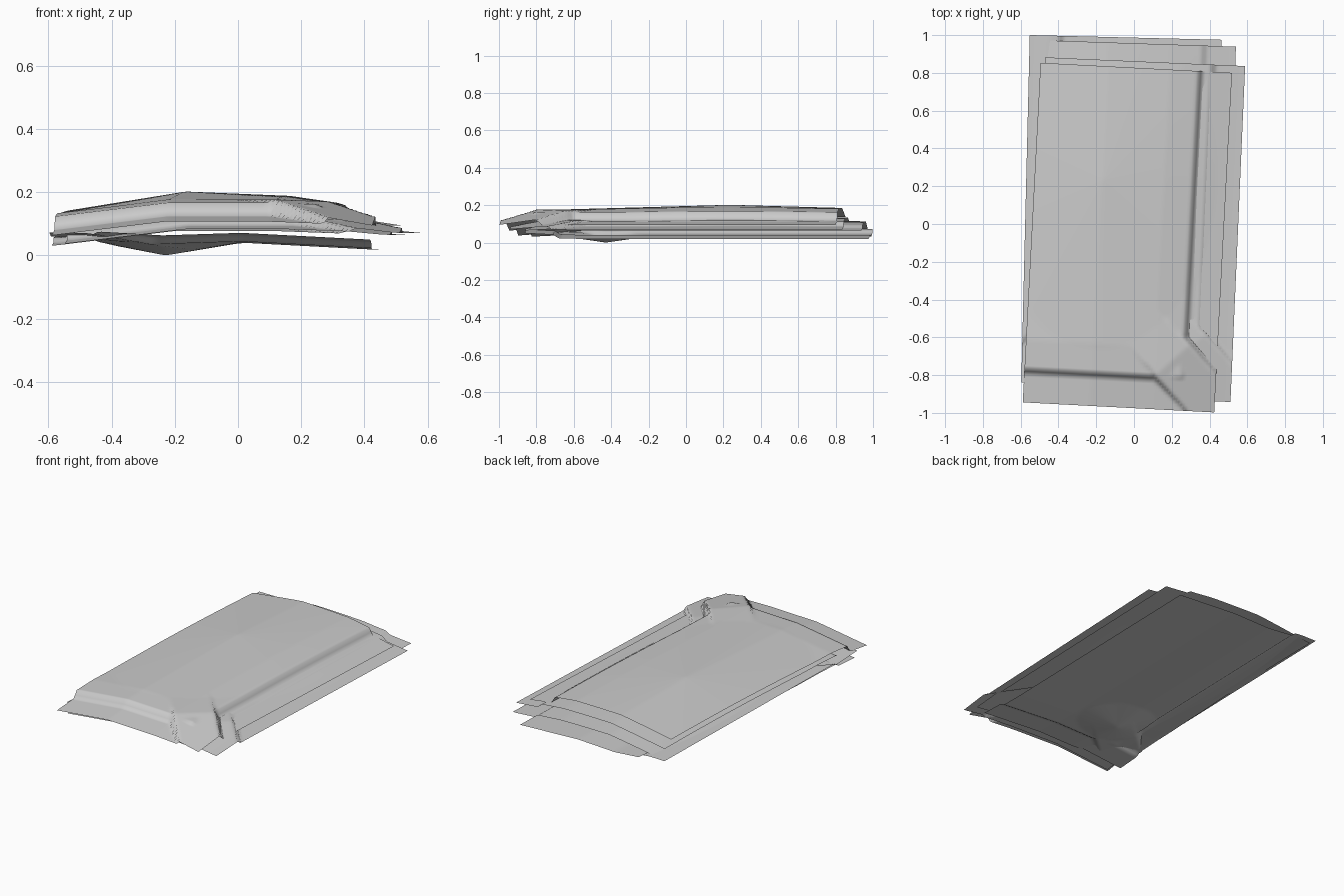
import bpy, bmesh, math
from mathutils import Vector, Matrix

cube = bpy.data.objects.get("Cube")
if cube:
    bpy.data.objects.remove(cube, do_unlink=True)

grey = bpy.data.materials.new("soft grey")
grey.use_nodes = True
grey.diffuse_color = (0.6, 0.6, 0.6, 1)
grey.node_tree.nodes["Principled BSDF"].inputs["Base Color"].default_value = (0.6, 0.6, 0.6, 1)


def lerp_profile(points, t):
    """Linear interpolation through (position, value) pairs."""
    if t <= points[0][0]:
        return points[0][1]
    for (a, va), (b, vb) in zip(points, points[1:]):
        if t <= b:
            return va + (vb - va) * (t - a) / (b - a)
    return points[-1][1]


RIM = [(0, -0.07), (0.155, -0.052), (0.18, -0.01), (0.33, 0)]
BEND = [(-0.52, -0.045), (-0.15, 0), (0.18, 0), (0.5, -0.012)]
FLOOR = [(-0.5, 0.004), (-0.4, 0.01), (-0.15, -0.005), (0.1, 0.003), (0.5, -0.018)]


def rim_drop(side, front):
    """Folded rim on one side and the front, with a raised ridge to the corner."""
    rim = lerp_profile(RIM, min(side, front))
    ridge = -0.07 * max(0, 1 - (side + front) / 0.5)
    beside = max(0, abs(front - side - 0.03) - 0.17)
    return max(rim, ridge - 1.5 * beside)


def bump(x, y, cx, cy, rx, ry):
    return max(0, 1 - math.hypot((x - cx) / rx, (y - cy) / ry))


def sheet(name, width, length, centre, turn, height, rim, flipped=False):
    bm = bmesh.new()
    bmesh.ops.create_grid(bm, x_segments=80, y_segments=120, size=0.5)
    for v in bm.verts:
        x, y = v.co.x * width, v.co.y * length
        front = y + length / 2
        if flipped:
            # lower shell: rims rise along -x and the front, belly sags
            z = height + lerp_profile(FLOOR, x) - rim * rim_drop(x + width / 2, front)
            z -= 0.032 * bump(x, y, -0.15, -0.5, 0.24, 0.22)
        else:
            # upper shell: rims fall along +x and the front, crown swells
            z = height + lerp_profile(BEND, x) + rim * rim_drop(width / 2 - x, front)
            z += 0.025 * bump(x, y, -0.14, 0.3, 0.6, 0.9)
        v.co = Vector((x, y, z))
    bm.transform(Matrix.Translation((*centre, 0)) @ Matrix.Rotation(math.radians(turn), 4, "Z"))
    if flipped:
        bmesh.ops.reverse_faces(bm, faces=bm.faces)
    mesh = bpy.data.meshes.new(name)
    bm.to_mesh(mesh)
    bm.free()
    mesh.materials.append(grey)
    mesh.shade_smooth()
    obj = bpy.data.objects.new(name, mesh)
    bpy.context.collection.objects.link(obj)


# Stack of four slightly turned sheets
sheet("top_sheet", 1.015, 1.8, (-0.035, -0.072), -3.0, 0.177, 1)
sheet("second_sheet", 1.06, 1.78, (0.02, -0.03), -2.5, 0.125, 0.6)
sheet("third_sheet", 1.07, 1.8, (-0.025, 0.057), -1.9, 0.105, 0.4)
sheet("bottom_sheet", 1.015, 1.84, (-0.067, 0.068), -1.4, 0.037, 0.45, flipped=True)
